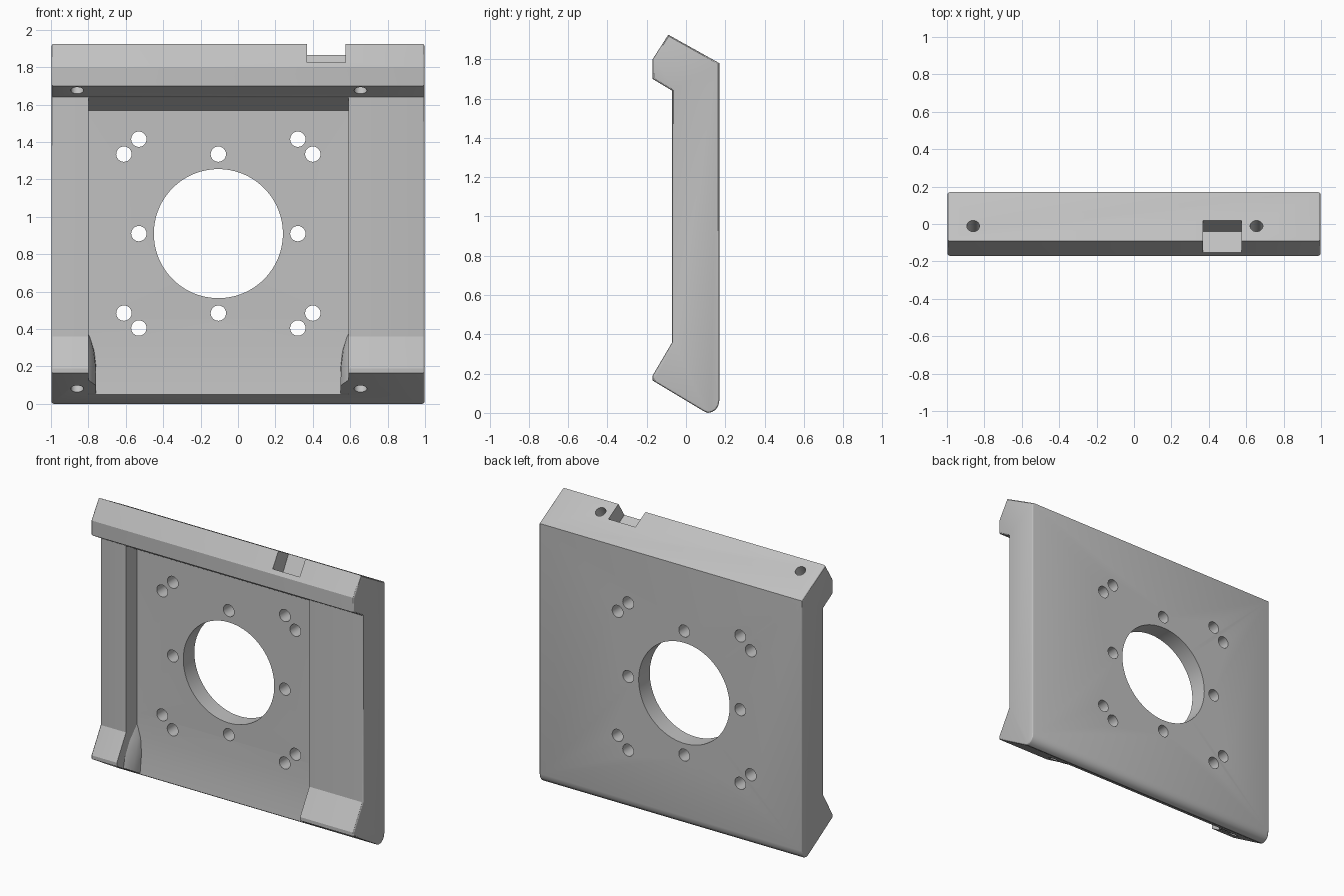
import bpy
import bmesh
import math
from mathutils import Vector, Matrix

if "Cube" in bpy.data.objects:
    bpy.data.objects.remove(bpy.data.objects["Cube"], do_unlink=True)

grey = bpy.data.materials.new("light_grey")
grey.use_nodes = True
colour = (0.53, 0.53, 0.53, 1)
grey.diffuse_color = colour
grey.node_tree.nodes["Principled BSDF"].inputs["Base Color"].default_value = colour

MID = -0.105       # centre line of the pocket and hole pattern
HALF = 0.695       # half width of the pocket
HUB_Z = 0.91       # height of the bore centre


def to_object(name, bm):
    bmesh.ops.recalc_face_normals(bm, faces=bm.faces)
    mesh = bpy.data.meshes.new(name)
    bm.to_mesh(mesh)
    bm.free()
    mesh.materials.append(grey)
    obj = bpy.data.objects.new(name, mesh)
    bpy.context.collection.objects.link(obj)
    return obj


def prism(name, profile, x0, x1, bevel=0):
    """Extrude a (y, z) profile along x, optionally rounding its end outlines."""
    bm = bmesh.new()
    face = bm.faces.new([bm.verts.new((x0, y, z)) for y, z in profile])
    moved = bmesh.ops.extrude_face_region(bm, geom=[face])["geom"]
    verts = [v for v in moved if isinstance(v, bmesh.types.BMVert)]
    bmesh.ops.translate(bm, verts=verts, vec=(x1 - x0, 0, 0))
    if bevel:
        ends = [e for e in bm.edges if abs(e.verts[0].co.x - e.verts[1].co.x) < 1e-5]
        bmesh.ops.bevel(bm, geom=ends, offset=bevel, segments=3, profile=0.5,
                        affect='EDGES')
    return to_object(name, bm)


def rod(name, centre, direction, radius, length, sides=40):
    bm = bmesh.new()
    turn = Vector(direction).to_track_quat('Z', 'Y').to_matrix().to_4x4()
    bmesh.ops.create_cone(bm, cap_ends=True, segments=sides, radius1=radius,
                          radius2=radius, depth=length,
                          matrix=Matrix.Translation(centre) @ turn)
    return to_object(name, bm)


def cut(target, cutter):
    mod = target.modifiers.new("cut", 'BOOLEAN')
    mod.operation = 'DIFFERENCE'
    mod.solver = 'EXACT'
    mod.object = cutter
    bpy.context.view_layer.objects.active = target
    bpy.ops.object.modifier_apply(modifier=mod.name)
    bpy.data.objects.remove(cutter, do_unlink=True)


def smooth(obj, angle):
    bpy.ops.object.select_all(action='DESELECT')
    obj.select_set(True)
    bpy.context.view_layer.objects.active = obj
    bpy.ops.object.shade_smooth_by_angle(angle=math.radians(angle))


# Plate with the hooked lips at top and bottom
side = [(-0.17, 1.8), (-0.09, 1.925), (0.17, 1.78),
        (0.17, 0.065), (0.165, 0.038), (0.152, 0.017), (0.132, 0.004),
        (0.11, 0.0), (0.09, 0.009),
        (-0.17, 0.165), (-0.17, 0.19), (-0.07, 0.36), (-0.07, 1.64), (-0.17, 1.70)]
plate = prism("mounting_plate", side, -0.997, 0.997, 0.012)

# Recessed pocket, easing forward near its foot
pocket = [(-0.3, 1.3), (-0.072, 1.639), (0.05, 1.568), (0.05, 0.45),
          (0.045, 0.3), (0.035, 0.16), (0.015, 0.0), (0.0, -0.1), (-0.3, -0.1)]
cut(plate, prism("pocket_cutter", pocket, MID - HALF, MID + HALF))

# Notch in the top lip
notch = [(-0.04, 1.76), (0.02, 1.865), (0.11, 2.02), (-0.25, 2.02), (-0.25, 1.882)]
cut(plate, prism("notch_cutter", notch, 0.37, 0.575))

# Central bore and the bolt pattern around it
cut(plate, rod("bore_cutter", (MID, 0, HUB_Z), (0, 1, 0), 0.345, 1, 96))
near, far = 0.425, 0.505
spots = [(near, 0), (-near, 0), (0, near), (0, -near)]
spots += [(sx * a, sz * b) for sx in (-1, 1) for sz in (-1, 1)
          for a, b in ((near, far), (far, near))]
for dx, dz in spots:
    cut(plate, rod("bolt_cutter", (MID + dx, 0, HUB_Z + dz), (0, 1, 0), 0.041, 1))

# Slanted pin holes: through the top lip, blind in the foot
slant = (0, 0.5, 0.866)
for x in (-0.86, 0.655):
    cut(plate, rod("pin_cutter", (x, -0.072, 1.775), slant, 0.034, 0.3))
    cut(plate, rod("pin_cutter", (x, -0.03, 0.08), slant, 0.034, 0.3))
smooth(plate, 25)

# Bulged blends where the pocket walls meet the foot: (inset from wall, y, z)
foot = [(-0.01, -0.1), (0, -0.1), (0.042, -0.05), (0.042, 0.03), (-0.01, 0.03)]
points = [(d, y, 0.067 - 0.6 * y) for d, y in foot]
points += [(0, -0.08, 0.2), (0.038, -0.02, 0.2), (0.042, 0.06, 0.2),
           (0, -0.03, 0.29), (0.026, 0.02, 0.29), (0.031, 0.06, 0.29),
           (0, 0.06, 0.385), (-0.01, 0.06, 0.385)]
for name, s in (("left_foot_blend", 1), ("right_foot_blend", -1)):
    bm = bmesh.new()
    for d, y, z in points:
        bm.verts.new((MID + s * (HALF - d), y, z))
    hull = bmesh.ops.convex_hull(bm, input=bm.verts)
    loose = [v for v in hull["geom_interior"] if isinstance(v, bmesh.types.BMVert)]
    bmesh.ops.delete(bm, geom=loose, context='VERTS')
    smooth(to_object(name, bm), 35)
